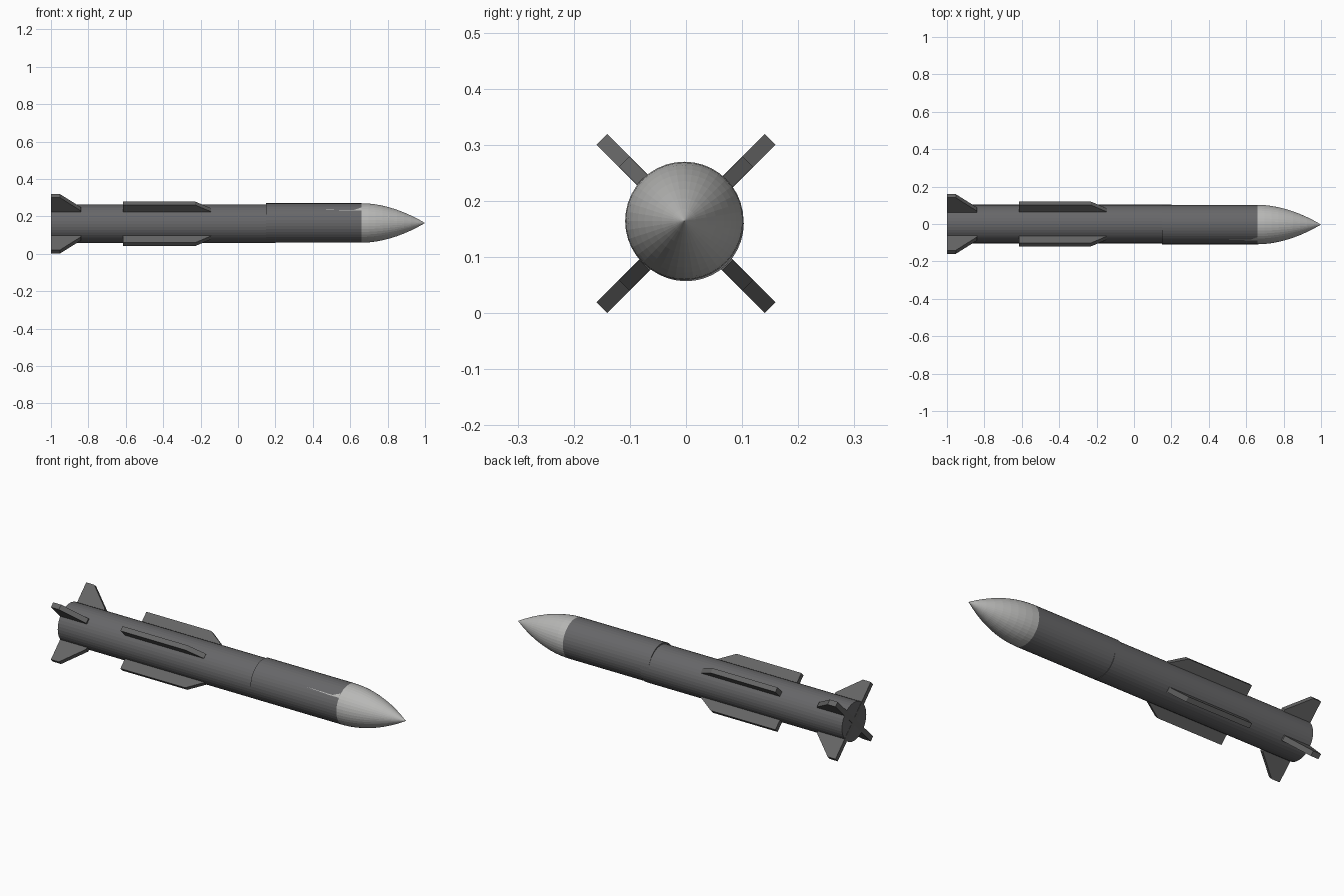
import bpy, bmesh, math
from mathutils import Matrix, Vector

if "Cube" in bpy.data.objects:
    bpy.data.objects.remove(bpy.data.objects["Cube"])

CZ = 0.16      # height of the body axis
SIDES = 40


def material(name, col):
    m = bpy.data.materials.new(name)
    m.diffuse_color = (*col, 1)
    m.use_nodes = True
    m.node_tree.nodes["Principled BSDF"].inputs["Base Color"].default_value = m.diffuse_color
    return m


dark = material("dark grey", (0.135, 0.135, 0.14))
fin_grey = material("fin grey", (0.13, 0.13, 0.13))
light = material("light grey", (0.48, 0.48, 0.47))


def finish(bm, name, mat):
    bmesh.ops.recalc_face_normals(bm, faces=bm.faces)
    me = bpy.data.meshes.new(name)
    bm.to_mesh(me)
    bm.free()
    me.materials.append(mat)
    ob = bpy.data.objects.new(name, me)
    bpy.context.collection.objects.link(ob)
    return ob


def lathe(name, profile, mat, y=0.0, z=CZ):
    """Spin (x, radius) points around the long axis; radius 0 gives a tip."""
    bm = bmesh.new()
    rings = []
    for x, r in profile:
        if r == 0:
            rings.append([bm.verts.new((x, y, z))])
        else:
            rings.append([bm.verts.new((x, y + r * math.cos(a), z + r * math.sin(a)))
                          for a in (2 * math.pi * i / SIDES for i in range(SIDES))])
    for a, b in zip(rings, rings[1:]):
        for i in range(SIDES):
            j = (i + 1) % SIDES
            bm.faces.new((a[i], a[j], b[0]) if len(b) == 1 else (a[i], a[j], b[j], b[i]))
    for ring in (rings[0], rings[-1]):
        if len(ring) > 1:
            bm.faces.new(ring)
    return finish(bm, name, mat)


def fins(name, outline, thick, mat):
    """Four plates from an (x, radius) outline, set in a diagonal cross."""
    for k in range(4):
        bm = bmesh.new()
        f = bm.faces.new([bm.verts.new((x, -thick / 2, r)) for x, r in outline])
        ext = bmesh.ops.extrude_face_region(bm, geom=[f])
        bmesh.ops.translate(bm, vec=(0, thick, 0),
                            verts=[v for v in ext["geom"] if isinstance(v, bmesh.types.BMVert)])
        rot = Matrix.Rotation(math.radians(45 + 90 * k), 4, 'X')
        bm.transform(Matrix.Translation((0, 0, CZ)) @ rot)
        finish(bm, f"{name}_{k + 1}", mat)


# Body tube and the slightly wider front sleeve
lathe("body_tube", [(-0.999, 0.103), (0.2, 0.103)], dark)
lathe("front_sleeve", [(0.15, 0.1055), (0.66, 0.1055)], dark, -0.003, 0.1645)

# Pointed nose cone with a curved profile
steps = 9
nose = [(0.66 + 0.34 * i / steps, 0.1055 * (1 - (i / steps) ** 1.9)) for i in range(steps)]
lathe("nose_cone", nose + [(1.0, 0)], light, -0.003, 0.1645)

# Thin light sliver running back from the nose on the front side
bm = bmesh.new()
pts = []
for x, deg in ((0.45, 138), (0.62, 139.5), (0.66, 129), (0.66, 142), (0.60, 142)):
    a = math.radians(deg)
    pts.append(bm.verts.new((x, -0.003 + 0.1068 * math.cos(a), 0.1645 + 0.1068 * math.sin(a))))
bm.faces.new(pts)
finish(bm, "nose_sliver", light)

# Mid wings and tail fins
fins("mid_wing", [(-0.615, 0.06), (-0.615, 0.156), (-0.23, 0.156), (-0.145, 0.105), (-0.145, 0.06)],
     0.026, fin_grey)
fins("tail_fin", [(-1.0, 0.0), (-1.0, 0.212), (-0.953, 0.212), (-0.84, 0.112), (-0.84, 0.0)],
     0.027, fin_grey)
